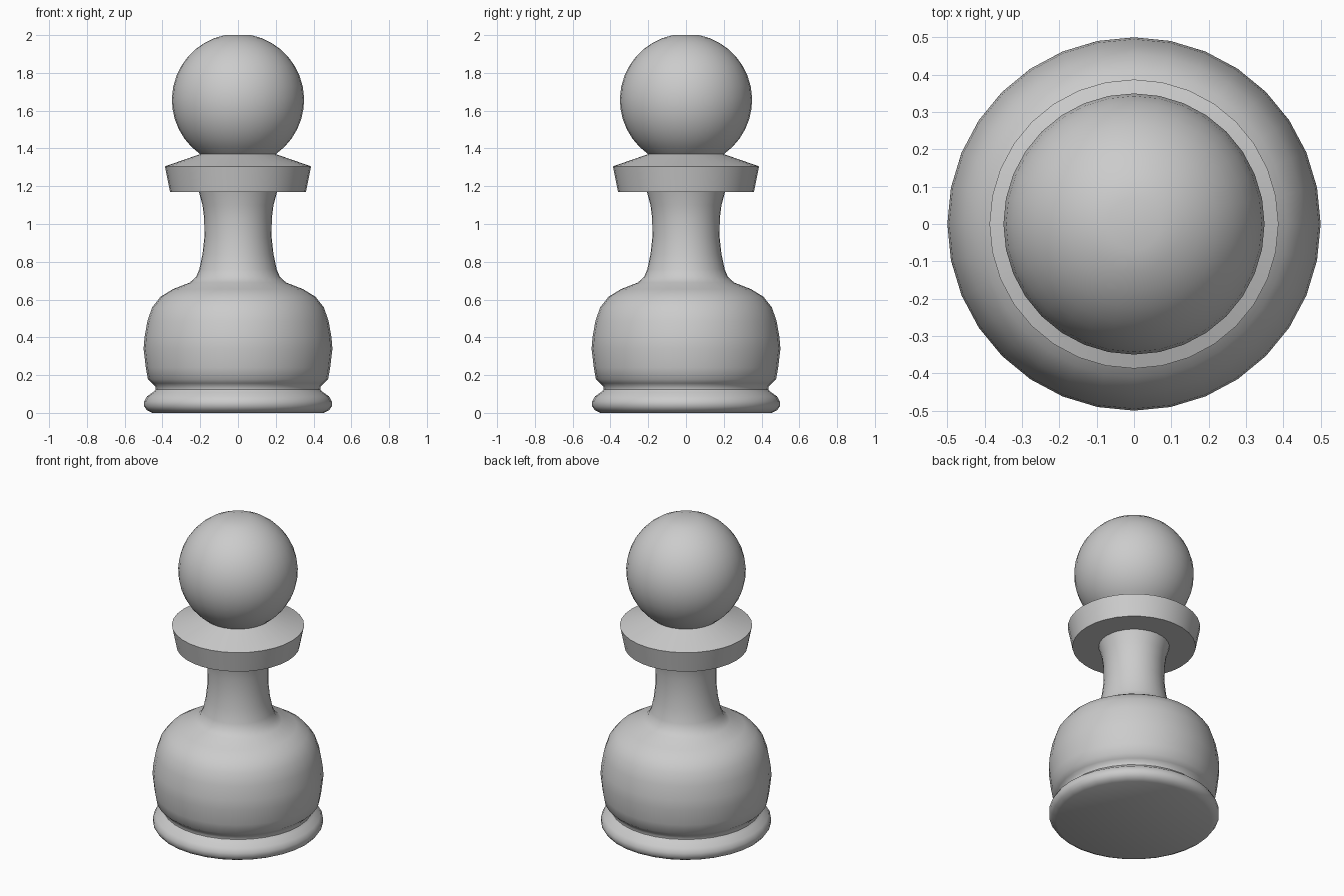
import bpy, bmesh, math

SEGMENTS = 32

cube = bpy.data.objects.get("Cube")
if cube:
    bpy.data.objects.remove(cube, do_unlink=True)

grey = bpy.data.materials.new("plain grey")
grey.use_nodes = True
colour = (0.6, 0.6, 0.6, 1)
grey.diffuse_color = colour
grey.node_tree.nodes["Principled BSDF"].inputs["Base Color"].default_value = colour


def lathe(name, profile, cap_bottom=False, cap_top=False, sharp=40):
    """Turn a (radius, height) profile, listed upward, around the z axis."""
    bm = bmesh.new()
    rings = []
    for r, z in profile:
        angles = [math.tau * i / SEGMENTS for i in range(SEGMENTS)]
        rings.append([bm.verts.new((r * math.cos(a), r * math.sin(a), z)) for a in angles])
    for low, high in zip(rings, rings[1:]):
        for i in range(SEGMENTS):
            j = (i + 1) % SEGMENTS
            bm.faces.new((low[i], low[j], high[j], high[i]))
    if cap_bottom:
        bm.faces.new(rings[0][::-1])
    if cap_top:
        bm.faces.new(rings[-1])
    mesh = bpy.data.meshes.new(name)
    bm.to_mesh(mesh)
    bm.free()
    mesh.materials.append(grey)
    obj = bpy.data.objects.new(name, mesh)
    bpy.context.collection.objects.link(obj)
    bpy.ops.object.select_all(action='DESELECT')
    obj.select_set(True)
    bpy.context.view_layer.objects.active = obj
    bpy.ops.object.shade_smooth_by_angle(angle=math.radians(sharp))
    return obj


# Rounded foot ring with a flat underside
lathe("foot_ring", [(0.455, 0), (0.482, 0.014), (0.497, 0.035), (0.497, 0.06),
                    (0.482, 0.087), (0.45, 0.11), (0.437, 0.123)],
      cap_bottom=True, sharp=60)

# Bulging body, flowing into the slim neck
lathe("body_and_neck", [(0.437, 0.123), (0.438, 0.14), (0.455, 0.157), (0.477, 0.178),
                        (0.488, 0.24), (0.5, 0.34), (0.495, 0.4), (0.48, 0.485),
                        (0.455, 0.558), (0.41, 0.615), (0.345, 0.655), (0.255, 0.69),
                        (0.222, 0.72), (0.205, 0.76), (0.188, 0.84), (0.178, 0.93),
                        (0.179, 1.03), (0.188, 1.1), (0.207, 1.17)], sharp=60)

# Flared collar with a shallow conical top
lathe("collar", [(0.207, 1.17), (0.36, 1.17), (0.387, 1.305), (0.2, 1.37)], sharp=25)

# Ball head with a small flat on top
radius, centre = 0.35, 1.657
start, end, steps = math.radians(-55), math.radians(78.5), 14
arc = [start + (end - start) * i / steps for i in range(steps + 1)]
lathe("ball_head", [(radius * math.cos(a), centre + radius * math.sin(a)) for a in arc],
      cap_top=True)
